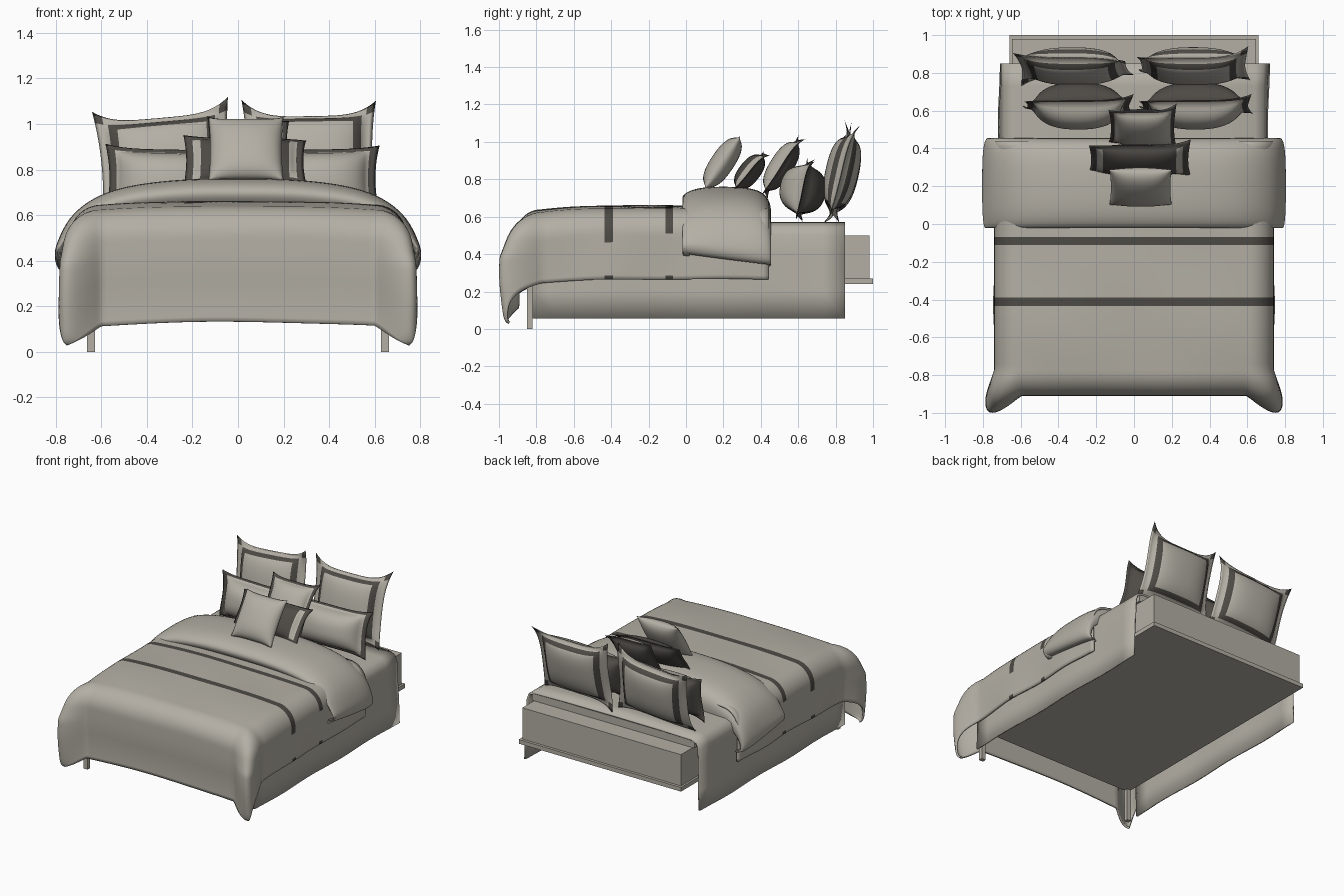
import bpy, bmesh, math
from mathutils import Vector, Matrix, Euler

if "Cube" in bpy.data.objects:
    bpy.data.objects.remove(bpy.data.objects["Cube"])


def material(name, rgb):
    m = bpy.data.materials.new(name)
    m.diffuse_color = (*rgb, 1)
    m.use_nodes = True
    m.node_tree.nodes["Principled BSDF"].inputs["Base Color"].default_value = m.diffuse_color
    return m


LINEN = material("warm grey linen", (0.455, 0.43, 0.375))
CHARCOAL = material("dark charcoal trim", (0.075, 0.069, 0.06))


def finish(name, bm, smooth=True):
    me = bpy.data.meshes.new(name)
    bm.to_mesh(me)
    bm.free()
    me.materials.append(LINEN)
    me.materials.append(CHARCOAL)
    for p in me.polygons:
        p.use_smooth = smooth
    ob = bpy.data.objects.new(name, me)
    bpy.context.collection.objects.link(ob)
    return ob


def box(name, lo, hi):
    bm = bmesh.new()
    bmesh.ops.create_cube(bm, size=1)
    lo, hi = Vector(lo), Vector(hi)
    for v in bm.verts:
        v.co = (lo + hi) / 2 + v.co * (hi - lo)
    return finish(name, bm, False)


def grid(bm, rows, rule=None, flip=False):
    """Skin a list of rows of points; rule(face centre, i, j) gives the material."""
    vs = [[bm.verts.new(p) for p in row] for row in rows]
    for j in range(len(vs) - 1):
        for i in range(len(vs[0]) - 1):
            q = [vs[j][i], vs[j][i + 1], vs[j + 1][i + 1], vs[j + 1][i]]
            f = bm.faces.new(q[::-1] if flip else q)
            if rule:
                f.material_index = rule(f.calc_center_median(), i, j)


def thicken(ob, t):
    m = ob.modifiers.new("thickness", "SOLIDIFY")
    m.thickness = t
    m.offset = -1


def subdivide(ob, n=2):
    m = ob.modifiers.new("subdivision", "SUBSURF")
    m.levels = m.render_levels = n


# --- Bed base, platform, mattress and front legs
box("base_platform", (-0.66, -0.85, 0.24), (0.66, 1.0, 0.27))
box("box_base", (-0.645, -0.83, 0.27), (0.645, 0.98, 0.50))
box("mattress", (-0.66, -0.82, 0.50), (0.66, 0.845, 0.555))
for side in (-1, 1):
    x = 0.645 * side
    box("front_leg", (x - 0.017, -0.85, 0), (x + 0.017, -0.82, 0.25))

# --- Bottom sheet hanging down both long sides
half = [(0.715, 0.055), (0.71, 0.2), (0.705, 0.40), (0.70, 0.50), (0.685, 0.545), (0.64, 0.565), (0.4, 0.57)]
prof = [(-x, z) for x, z in half] + [(0, 0.572)] + half[::-1]
bm = bmesh.new()
rows = []
for k in range(15):
    y = -0.82 + 1.67 * k / 14
    rows.append([(x + 0.006 * math.sin(9 * y) * (z < 0.3), y, z) for x, z in prof])
grid(bm, rows)
thicken(finish("bottom_sheet", bm), 0.012)

# --- Main duvet, draped over sides and foot with hanging corners
R = 0.14


def drape(s, t):
    a, b = max(0, abs(s) - 0.60), max(0, -t - 0.77)
    sg = 1 if s > 0 else -1
    x, y = min(abs(s), 0.60), max(t, -0.77)
    z = 0.66 - 0.015 * (x / 0.6) ** 3 - 0.02 * max(0, (-0.4 - y) / 0.37) ** 2
    z += 0.003 * math.sin(7 * s + 3 * t) * math.sin(8 * t)
    r = (a ** 2.5 + b ** 2.5) ** 0.4
    if r > 1e-6:
        n = math.hypot(a, b)
        if r < R * math.pi / 2:
            h, d = R * math.sin(r / R), R * (1 - math.cos(r / R))
        else:
            h, d = R, R + r - R * math.pi / 2
            h += 0.006 * math.sin(11 * t) * min(1, (r - 0.22) * 5)
        w = 2 * a * b / (n * n) * min(1, r / 0.3)
        x += h * a / n + 0.07 * w
        y -= h * b / n + w * (0.06 + 0.06 * math.sin(math.pi * min(r / 0.75, 1)))
        z -= d + 0.10 * w * min(1, r / 0.6) ** 2
        if z < 0.10:                      # corner tips gather just above the floor
            z = 0.02 + 0.08 * math.exp((z - 0.10) / 0.08)
    return Vector((sg * x, y, z))


ts = [-1.36]
for end, n in ((-0.77, 28), (-0.435, 12), (-0.39, 2), (-0.11, 10), (-0.07, 2), (0.44, 16)):
    start = ts[-1]
    ts += [start + (end - start) * (k + 1) / n for k in range(n)]


def stripes(c, i, j):
    front, back = -0.435 < c.y < -0.39, -0.11 < c.y < -0.07
    return int((front and c.z > 0.46) or (back and c.z > 0.50) or ((front or back) and c.z < 0.29))


bm = bmesh.new()
grid(bm, [[drape(-1.06 + 2.12 * k / 96, t) for k in range(97)] for t in ts], stripes)
thicken(finish("duvet", bm), 0.014)

# --- Thick turned-back fold of the duvet
half = [(0.2, 0.757), (0.4, 0.74), (0.55, 0.71), (0.66, 0.66), (0.745, 0.585),
        (0.79, 0.49), (0.81, 0.42), (0.79, 0.37), (0.75, 0.37)]
prof = [(-x, z) for x, z in half[::-1]] + [(0, 0.757)] + half
stations = [(0.02, 0.12), (-0.025, 0.075), (-0.02, 0.035), (0.06, 0.0), (0.2, -0.005),
            (0.34, 0.0), (0.425, 0.03), (0.46, 0.10), (0.45, 0.19)]
rows = []
for y, ins in stations:
    rows.append([(x * (1 - 0.3 * ins), y, z - ins * (z - 0.38) / 0.37 + (0.03 - 0.13 * y) * (z < 0.45))
                 for x, z in prof])
bm = bmesh.new()
grid(bm, rows)
ob = finish("duvet_fold", bm)
subdivide(ob, 2)
thicken(ob, 0.012)


# --- Pillows: two domed faces sharing a pinched, flanged outline
def pillow(name, loc, w, h, thick, lean, rule, roll=0, body=0.84, pinch=0.12, sag=None, curl=0.02):
    N = 30
    sag = pinch if sag is None else sag
    bm = bmesh.new()
    for side in (-1, 1):
        rows = []
        for j in range(N + 1):
            row = []
            for i in range(N + 1):
                u, v = 2 * i / N - 1, 2 * j / N - 1
                x = w / 2 * u * (1 - pinch * 0.6 * (1 - v * v) * u * u)
                z = h / 2 * v * (1 - (sag if v > 0 else pinch) * (1 - u ** 4) * v * v)
                p, q = min(1, abs(u) / body), min(1, abs(v) / body)
                dome = ((1 - p ** 2.4) * (1 - q ** 2.4)) ** 0.55
                rim = 0.003 if max(abs(u), abs(v)) < 0.999 else 0
                y = side * (thick / 2 * dome + rim) + curl * (u * v) ** 3 + curl * 0.6 * (u * v) ** 4
                row.append((x, y, z))
            rows.append(row)

        def paint(c, i, j, side=side):
            return int(rule(side < 0, abs((2 * i + 1) / N - 1), abs((2 * j + 1) / N - 1)))
        grid(bm, rows, paint, flip=side > 0)
    bmesh.ops.remove_doubles(bm, verts=bm.verts, dist=1e-5)
    rot = Euler((math.radians(-lean), math.radians(roll), 0)).to_matrix().to_4x4()
    bm.transform(Matrix.Translation(loc) @ rot)
    return finish(name, bm)


def framed(front, u, v):          # dark frame on both faces, dark corner tips
    return 0.66 < max(u, v) < 0.82 or (u > 0.88 and v > 0.8)


def dark_backed(front, u, v):     # dark back and flange, pale front panel
    return not front or max(u, v) > 0.84


def lumbar(front, u, v):          # dark with two narrow pale front panels
    return not (front and 0.7 < u < 0.84 and v < 0.8)


def plain(front, u, v):
    return False


pillow("back_pillow_left", (-0.32, 0.835, 0.83), 0.60, 0.52, 0.17, 13, framed, roll=-5, sag=0.22, curl=-0.03)
pillow("back_pillow_right", (0.315, 0.835, 0.845), 0.59, 0.54, 0.17, 13, framed, roll=-1, sag=0.28, curl=0.03)
pillow("middle_pillow_left", (-0.295, 0.625, 0.745), 0.58, 0.33, 0.24, 11, dark_backed, roll=1)
pillow("middle_pillow_right", (0.325, 0.625, 0.745), 0.60, 0.33, 0.24, 11, dark_backed, roll=-1)
pillow("small_square_pillow", (0.045, 0.51, 0.87), 0.36, 0.38, 0.12, 32, dark_backed)
pillow("lumbar_pillow", (0.03, 0.34, 0.84), 0.54, 0.27, 0.11, 38, lumbar, pinch=0.08)
pillow("front_square_pillow", (0.035, 0.195, 0.89), 0.33, 0.34, 0.12, 34, plain, body=0.97, pinch=0.08, curl=0.0)
